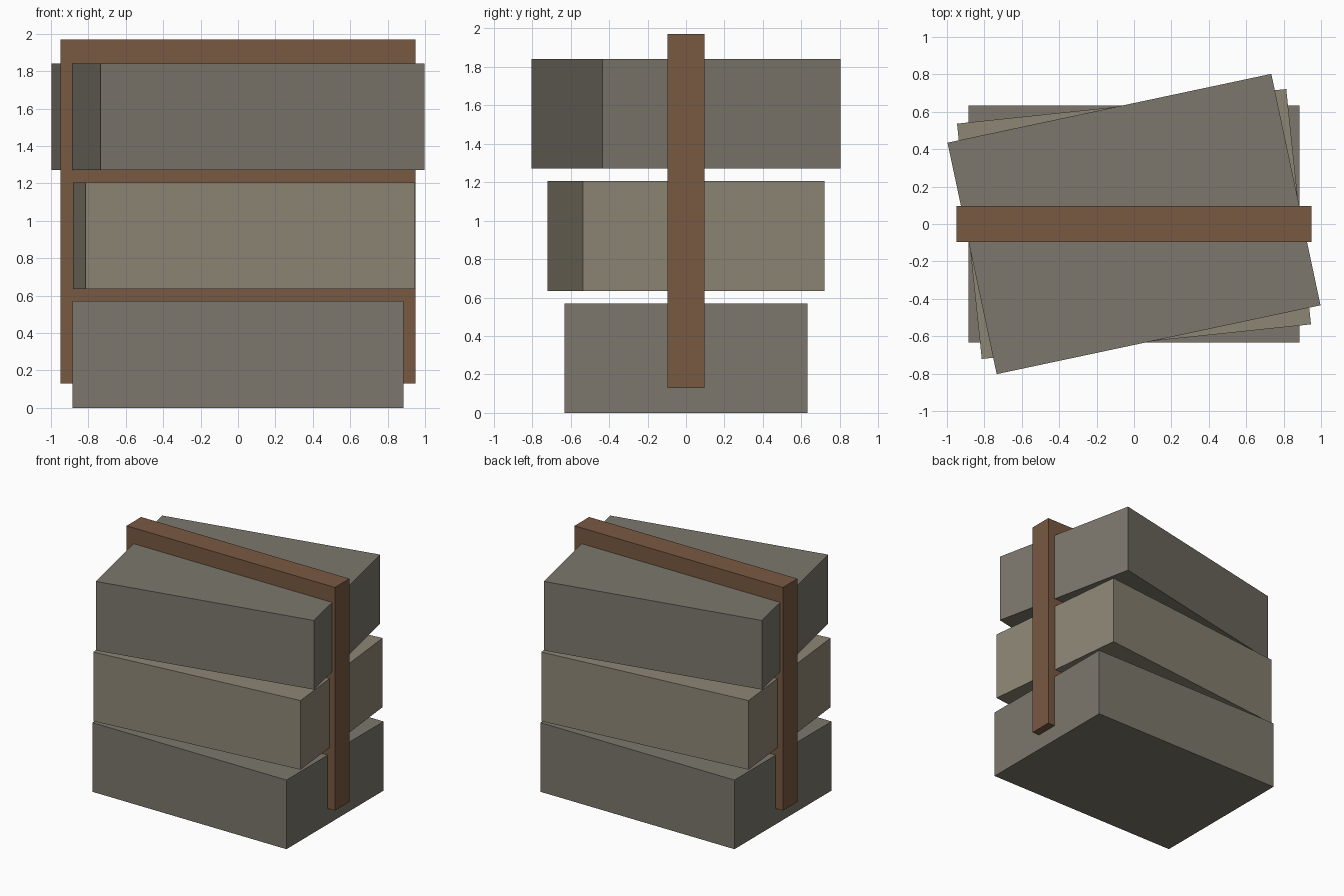
import bpy
from math import radians

if "Cube" in bpy.data.objects:
    bpy.data.objects.remove(bpy.data.objects["Cube"])


def material(name, rgb):
    mat = bpy.data.materials.new(name)
    mat.diffuse_color = (*rgb, 1.0)
    mat.use_nodes = True
    mat.node_tree.nodes["Principled BSDF"].inputs["Base Color"].default_value = mat.diffuse_color
    return mat


def box(name, size, z_bottom, mat, turn=0.0):
    bpy.ops.mesh.primitive_cube_add(size=1, location=(0, 0, z_bottom + size[2] / 2),
                                    rotation=(0, 0, radians(turn)))
    obj = bpy.context.object
    obj.name = name
    obj.scale = size
    obj.data.materials.append(mat)
    return obj


dark_stone = material("dark_stone", (0.20, 0.185, 0.15))
light_stone = material("light_stone", (0.27, 0.24, 0.18))
leather = material("leather", (0.19, 0.10, 0.055))

# Stacked slabs, each turned six degrees further than the one below
slabs = [("bottom_slab", dark_stone), ("middle_slab", light_stone), ("top_slab", dark_stone)]
for i, (name, mat) in enumerate(slabs):
    box(name, (1.77, 1.265, 0.57), i * 0.635, mat, turn=6 * i)

# Strap running over the top and down both sides, filling the gaps between slabs
box("strap", (1.90, 0.19, 1.84), 0.13, leather)
